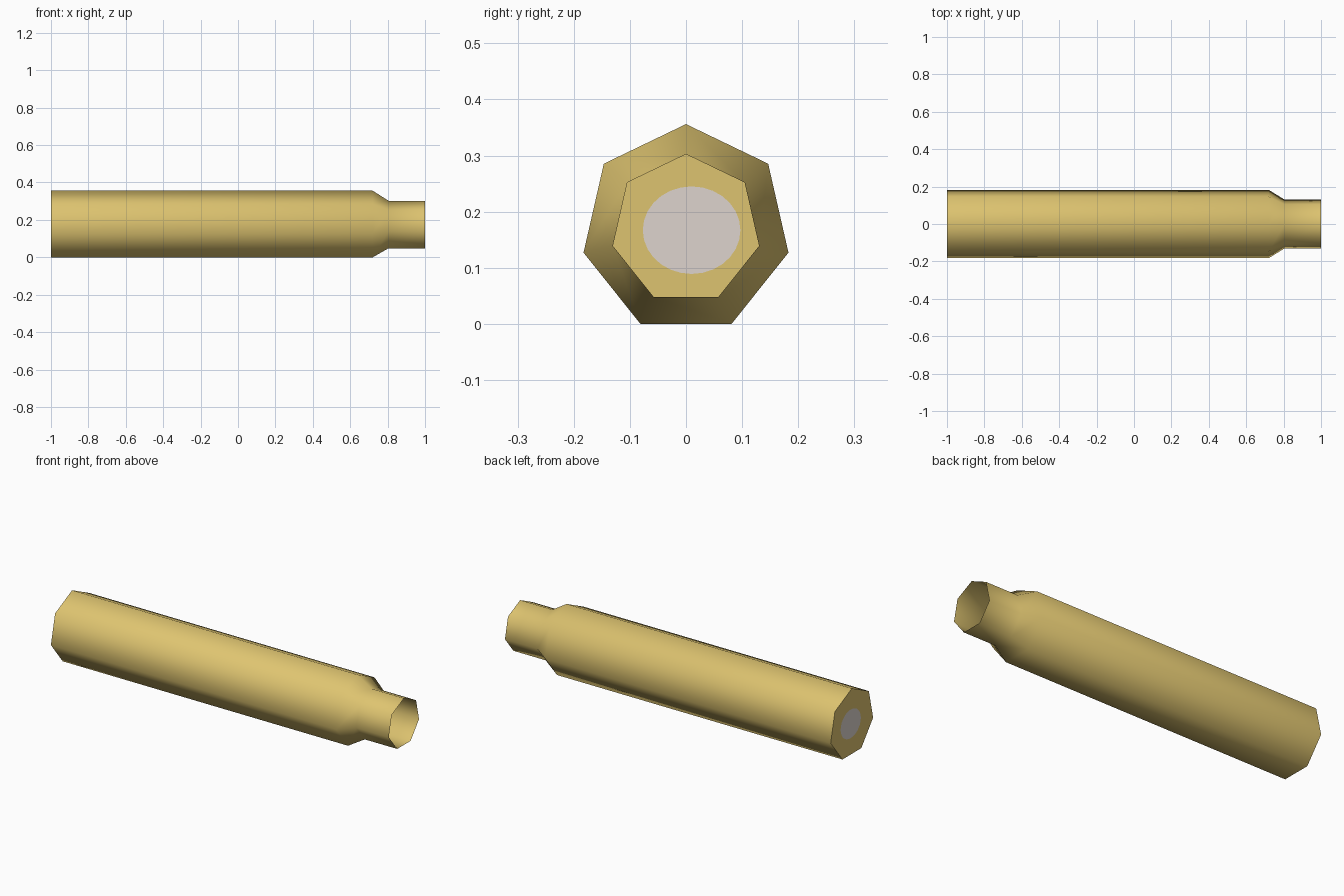
import bpy, bmesh, math

if "Cube" in bpy.data.objects:
    bpy.data.objects.remove(bpy.data.objects["Cube"])

CZ = 0.1687


def material(name, rgb):
    m = bpy.data.materials.new(name)
    lin = [((c / 255 + 0.055) / 1.055) ** 2.4 for c in rgb]
    m.diffuse_color = (*lin, 1)
    m.use_nodes = True
    m.node_tree.nodes["Principled BSDF"].inputs["Base Color"].default_value = m.diffuse_color
    return m


def ring(bm, x, ry, rz, n, cy=0.0, cz=CZ):
    """Ring of n vertices around the x axis, first one on top."""
    return [bm.verts.new((x, cy + ry * math.sin(2 * math.pi * i / n),
                          cz + rz * math.cos(2 * math.pi * i / n))) for i in range(n)]


def loop_edges(bm, vs):
    return [bm.edges.get((a, b)) or bm.edges.new((a, b))
            for a, b in zip(vs, vs[1:] + vs[:1])]


def finish(bm, name, mat):
    me = bpy.data.meshes.new(name)
    bm.to_mesh(me)
    bm.free()
    me.materials.append(mat)
    ob = bpy.data.objects.new(name, me)
    bpy.context.collection.objects.link(ob)
    return ob


brass = material("brass", (222, 196, 112))
grey = material("pale_grey", (221, 212, 206))
PRIMER = dict(x=-1.0, ry=0.087, rz=0.078, n=28, cy=0.01, cz=0.167)

# Seven-sided open case: body, shoulder, neck
bm = bmesh.new()
profile = [(-1, 0.1873), (0.72, 0.1873), (0.805, 0.1336), (1, 0.1336)]
rings = [ring(bm, x, r, r, 7) for x, r in profile]
for a, b in zip(rings, rings[1:]):
    for i in range(7):
        j = (i + 1) % 7
        bm.faces.new((a[i], a[j], b[j], b[i]))
bm.normal_update()
if bm.faces[:][0].normal.z < 0:
    bmesh.ops.reverse_faces(bm, faces=bm.faces[:])

# Rear wall with an opening for the primer
hole = ring(bm, **PRIMER)
edges = loop_edges(bm, rings[0]) + loop_edges(bm, hole)
res = bmesh.ops.triangle_fill(bm, edges=edges, use_beauty=True)
bm.normal_update()
for f in [g for g in res["geom"] if isinstance(g, bmesh.types.BMFace)]:
    if f.normal.x > 0:
        f.normal_flip()
case = finish(bm, "cartridge_case", brass)

# Flat primer disc
bm = bmesh.new()
face = bm.faces.new(ring(bm, **PRIMER))
face.normal_update()
if face.normal.x > 0:
    face.normal_flip()
finish(bm, "primer", grey)

# Smooth round the sides, sharp at the rear rim
bpy.context.view_layer.objects.active = case
case.select_set(True)
bpy.ops.object.shade_smooth_by_angle(angle=math.radians(65))
